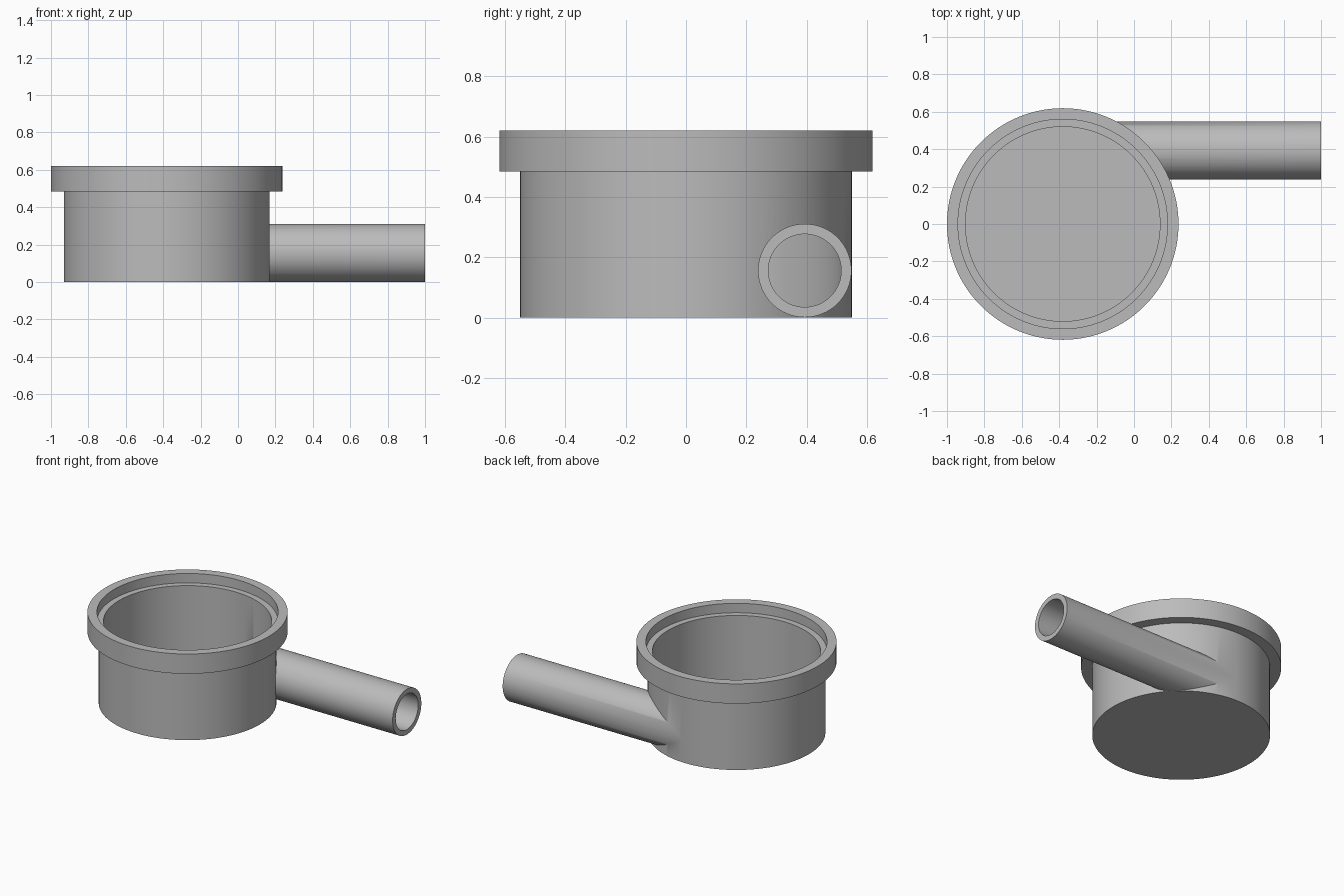
import bpy
import math

cube = bpy.data.objects.get("Cube")
if cube:
    bpy.data.objects.remove(cube, do_unlink=True)

CX = -0.381            # axis of the round cup
PIPE_Y, PIPE_Z = 0.394, 0.156

grey = bpy.data.materials.new("plain_grey")
grey.use_nodes = True
colour = (0.5, 0.5, 0.5, 1)
grey.diffuse_color = colour
grey.node_tree.nodes["Principled BSDF"].inputs["Base Color"].default_value = colour


def upright(name, radius, z0, z1):
    bpy.ops.mesh.primitive_cylinder_add(
        vertices=128, radius=radius, depth=z1 - z0, location=(CX, 0, (z0 + z1) / 2))
    return finish(name)


def sideways(name, radius, x0, x1):
    bpy.ops.mesh.primitive_cylinder_add(
        vertices=64, radius=radius, depth=x1 - x0,
        location=((x0 + x1) / 2, PIPE_Y, PIPE_Z), rotation=(0, math.pi / 2, 0))
    return finish(name)


def finish(name):
    obj = bpy.context.object
    obj.name = name
    obj.data.materials.append(grey)
    return obj


def combine(target, other, operation):
    mod = target.modifiers.new(operation.lower(), "BOOLEAN")
    mod.operation = operation
    mod.solver = "EXACT"
    mod.object = other
    bpy.context.view_layer.objects.active = target
    bpy.ops.object.modifier_apply(modifier=mod.name)
    bpy.data.objects.remove(other, do_unlink=True)


# Outer shape: cup wall, thick collar and tangential spout
cup = upright("cup_with_spout", 0.55, 0, 0.6)
combine(cup, upright("collar", 0.619, 0.485, 0.62), "UNION")
combine(cup, sideways("spout", 0.155, CX, 1), "UNION")

# Hollows: main chamber, lid seat and spout bore
combine(cup, upright("chamber", 0.52, 0.035, 0.7), "DIFFERENCE")
combine(cup, upright("lid_seat", 0.56, 0.556, 0.7), "DIFFERENCE")
combine(cup, sideways("spout_bore", 0.121, CX, 1.1), "DIFFERENCE")

# Smooth walls with crisp rims
bpy.ops.object.select_all(action="DESELECT")
cup.select_set(True)
bpy.context.view_layer.objects.active = cup
bpy.ops.object.shade_smooth_by_angle(angle=math.radians(30))
